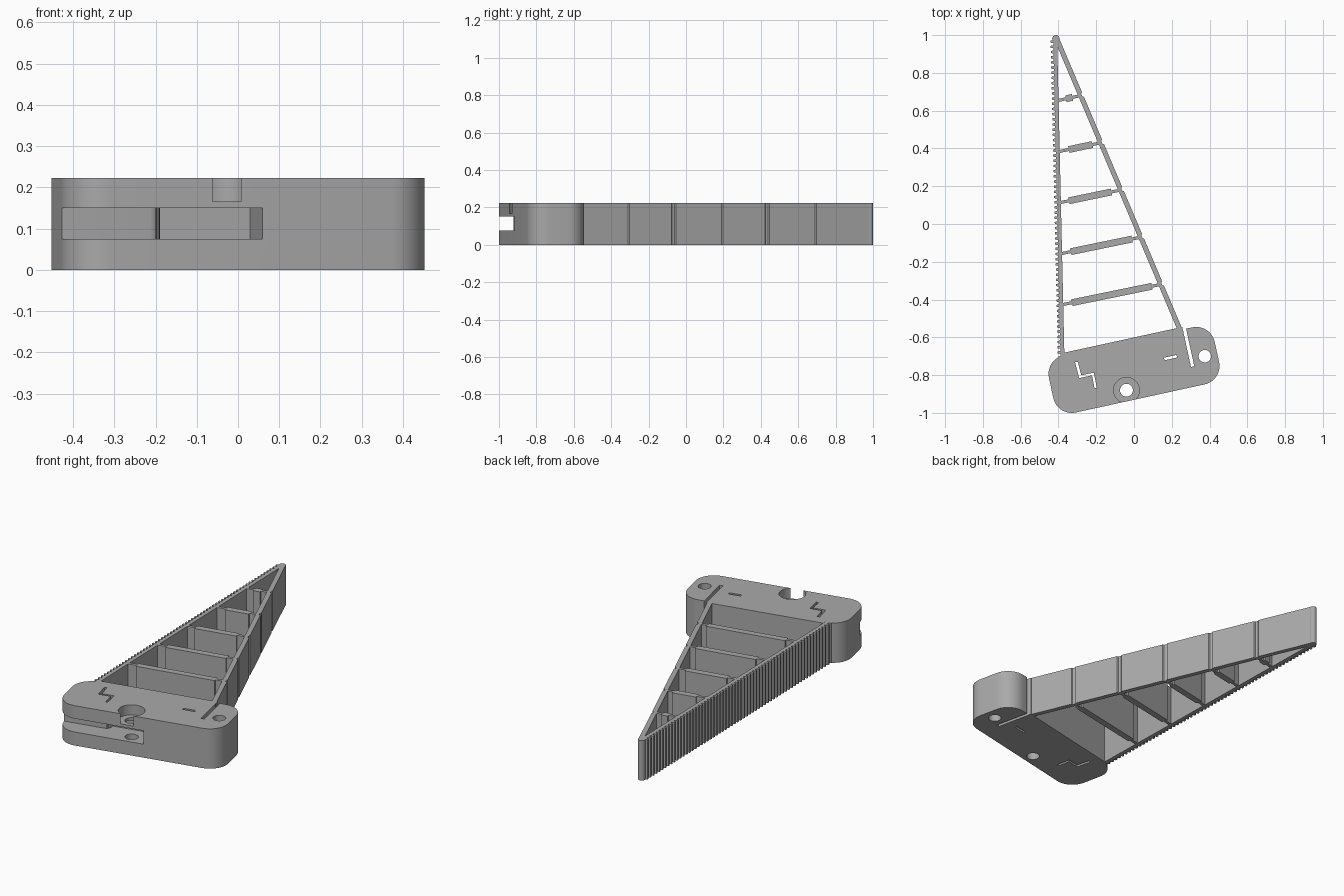
import bpy, bmesh
from math import sin, cos, pi, radians
from mathutils import Vector

if "Cube" in bpy.data.objects:
    bpy.data.objects.remove(bpy.data.objects["Cube"])

HEIGHT = 0.222
TILT = radians(12.3)
BASE_CENTRE = Vector((0, -0.7725))

grey = bpy.data.materials.new("plain grey")
grey.use_nodes = True
COLOUR = (0.4, 0.4, 0.4, 1)
grey.diffuse_color = COLOUR
grey.node_tree.nodes["Principled BSDF"].inputs["Base Color"].default_value = COLOUR


def prism(name, outline, z0=0, z1=HEIGHT):
    """Extrude a flat outline between two heights."""
    bm = bmesh.new()
    face = bm.faces.new([bm.verts.new((p[0], p[1], z0)) for p in outline])
    top = bmesh.ops.extrude_face_region(bm, geom=[face])["geom"]
    bmesh.ops.translate(bm, vec=(0, 0, z1 - z0),
                        verts=[g for g in top if isinstance(g, bmesh.types.BMVert)])
    bmesh.ops.recalc_face_normals(bm, faces=bm.faces)
    mesh = bpy.data.meshes.new(name)
    bm.to_mesh(mesh)
    bm.free()
    mesh.materials.append(grey)
    ob = bpy.data.objects.new(name, mesh)
    bpy.context.collection.objects.link(ob)
    return ob


def arc(cx, cy, r, a0, a1, n):
    return [(cx + r * cos(a0 + (a1 - a0) * i / n), cy + r * sin(a0 + (a1 - a0) * i / n))
            for i in range(n + 1)]


def circle(cx, cy, r, n=40):
    return arc(cx, cy, r, 0, 2 * pi, n)[:-1]


def tilted(points):
    """Base coordinates (along, across) to model coordinates."""
    return [(BASE_CENTRE.x + u * cos(TILT) - v * sin(TILT),
             BASE_CENTRE.y + u * sin(TILT) + v * cos(TILT)) for u, v in points]


def strip(a, b, profile):
    """Outline along a-b; profile lists (distance, right offset, left offset)."""
    a, b = Vector(a), Vector(b)
    d = (b - a).normalized()
    n = Vector((-d.y, d.x))
    right = [a + d * t - n * r for t, r, l in profile]
    left = [a + d * t + n * l for t, r, l in reversed(profile)]
    return right + left


def cut(target, name, outline, z0=-0.05, z1=HEIGHT + 0.05):
    cutter = prism(name, outline, z0, z1)
    cutter.hide_render = True
    mod = target.modifiers.new(name, "BOOLEAN")
    mod.operation, mod.solver, mod.object = "DIFFERENCE", "EXACT", cutter
    bpy.context.view_layer.objects.active = target
    bpy.ops.object.modifier_apply(modifier=mod.name)
    bpy.data.objects.remove(cutter)


# Mounting base: rounded block with a raised finger root and a relief slit
A, B, R = 0.349, 0.0545, 0.1
edge = B + R
outline = arc(A, -B, R, -pi / 2, 0, 12) + arc(A, B, R, 0, pi / 2, 12)
outline += [(0.316, edge), (0.316, -0.049), (0.298, -0.049), (0.298, 0.168),
            (-0.342, 0.168), (-0.342, edge)]
outline += arc(-A, B, R, pi / 2, pi, 12) + arc(-A, -B, R, pi, 1.5 * pi, 12)
base = prism("mounting_base", tilted(outline))

# Side slot, shallow at one end with a rounded step into the deeper end
slot = [(0.027, -0.25), (0.027, -0.0145), (-0.2, -0.0145)]
slot += arc(-0.23, -0.0245, 0.03, 0, -pi / 2, 6) + [(-0.55, -B), (-0.55, -0.25)]
cut(base, "side_slot", tilted(slot), 0.075, 0.15)

# Screw holes, counterbore and thin through slits
cut(base, "counterbore", circle(-0.04, -0.88, 0.068), 0.166)
cut(base, "front_hole", circle(-0.04, -0.88, 0.034))
cut(base, "end_hole", circle(0.375, -0.70, 0.033))
cut(base, "short_slit", strip((0.16, -0.715), (0.226, -0.7), [(0, 0.007, 0.007), (0.068, 0.007, 0.007)]))
zigzag = [(-0.31, -0.73), (-0.284, -0.731), (-0.3, -0.735)]
zigzag = [(-0.312, -0.732), (-0.290, -0.816), (-0.222, -0.801), (-0.209, -0.870),
          (-0.197, -0.867), (-0.213, -0.787), (-0.279, -0.801), (-0.298, -0.729)]
cut(base, "zigzag_slit", zigzag)

parts = [base]

# Gripping wall with fine teeth on its outer side
top, foot = Vector((-0.417, 0.985)), Vector((-0.378, -0.715))
length = (foot - top).length
TEETH = 62
pitch = length / TEETH
profile = []
for i in range(TEETH):
    t = i * pitch
    profile += [(t, 0.011, 0.010), (t + pitch * 0.4, 0.011, 0.010),
                (t + pitch * 0.5, 0.025, 0.010), (t + pitch * 0.9, 0.025, 0.010)]
profile.append((length, 0.011, 0.010))
parts.append(prism("toothed_wall", strip(top, foot, profile)))

# Back wall with a narrow hinge groove at every rib
start, end = Vector((-0.411, 0.985)), Vector((0.25, -0.575))
slope = (end - start).normalized()
rib_right = [0.68 - 0.25 * i for i in range(5)]
profile = [(0, 0.013, 0.013)]
for y in rib_right:
    t = (y - start.y) / slope.y
    profile += [(t - 0.013, 0.013, 0.013), (t - 0.008, 0.013, 0.006),
                (t + 0.008, 0.013, 0.006), (t + 0.013, 0.013, 0.013)]
profile.append(((end - start).length, 0.013, 0.013))
parts.append(prism("back_wall", strip(start, end, profile)))
parts.append(prism("finger_tip", circle(-0.414, 0.981, 0.019, 24)))

# Cross ribs: thick middles with thin flexible ends
thick_spans = [(-0.36, -0.325), (-0.345, -0.22), (-0.345, -0.12), (-0.335, -0.01), (-0.328, 0.095)]
for i, (x0, x1) in enumerate(thick_spans):
    yl = 0.652 - 0.27 * i
    a = Vector((top.x + (foot.x - top.x) * (top.y - yl) / (top.y - foot.y), yl))
    b = start + slope * ((rib_right[i] - start.y) / slope.y)
    d = (b - a).normalized()
    t0, t1 = (x0 - a.x) / d.x, (x1 - a.x) / d.x
    thin, thick = 0.008, 0.018
    profile = [(0, thin, thin), (t0, thin, thin), (t0, thick, thick),
               (t1, thick, thick), (t1, thin, thin), ((b - a).length, thin, thin)]
    parts.append(prism(f"cross_rib_{i + 1}", strip(a, b, profile)))

# Smooth the rounded sides and keep the edges sharp
bpy.ops.object.select_all(action="DESELECT")
for ob in parts:
    ob.select_set(True)
bpy.context.view_layer.objects.active = base
bpy.ops.object.shade_smooth_by_angle(angle=radians(25))
